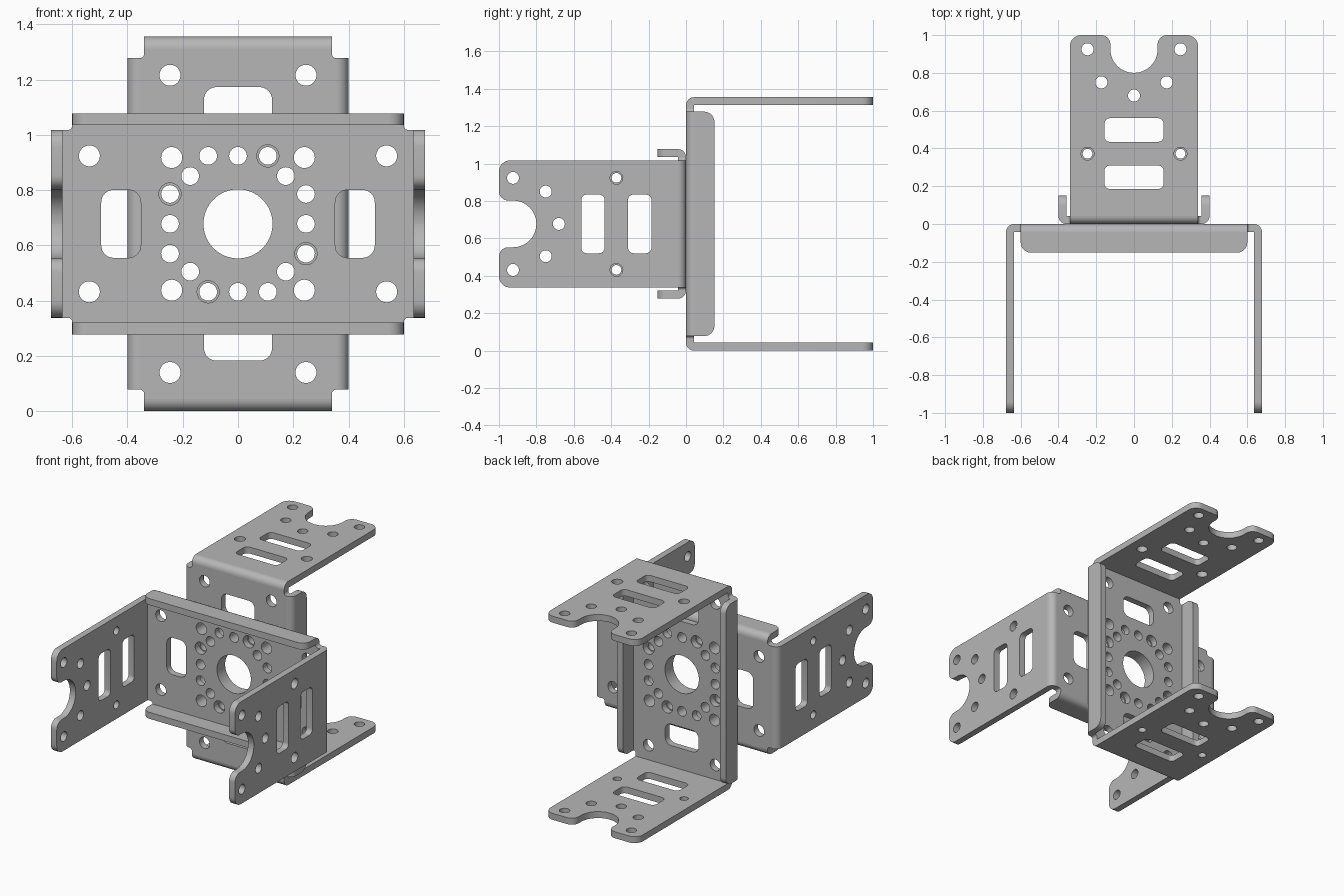
import bpy, bmesh
from math import pi, cos, sin, radians
from mathutils import Vector, Matrix

cube = bpy.data.objects.get("Cube")
if cube:
    bpy.data.objects.remove(cube, do_unlink=True)

T = 0.043          # sheet thickness
HALF = 0.6775      # half distance over the arms
ARM = 0.34         # half arm width
BASE = 0.4         # half base width over the flanges
BODY = 0.6         # half flange length
REACH = 1.0        # arm length

steel = bpy.data.materials.new("brushed_steel_grey")
steel.use_nodes = True
GREY = (0.47, 0.47, 0.47, 1)
steel.diffuse_color = GREY
steel.node_tree.nodes["Principled BSDF"].inputs["Base Color"].default_value = GREY


def circle(x, y, r, n=32):
    return [(x + r * cos(2 * pi * i / n), y + r * sin(2 * pi * i / n)) for i in range(n)]


def fillet(corners, steps=8):
    """Round each (x, y, radius) corner of a polygon."""
    out = []
    for i, (x, y, r) in enumerate(corners):
        p = Vector((x, y))
        if r == 0:
            out.append((x, y))
            continue
        a = (Vector(corners[i - 1][:2]) - p).normalized()
        b = (Vector(corners[(i + 1) % len(corners)][:2]) - p).normalized()
        # right-angled corners: tangent points lie one radius along each side
        for k in range(steps + 1):
            t = k / steps * pi / 2
            q = p + a * r * (1 - sin(t)) + b * r * (1 - cos(t))
            out.append(tuple(q))
    return out


def slot(x0, x1, y0, y1, r):
    return fillet([(x0, y0, r), (x1, y0, r), (x1, y1, r), (x0, y1, r)])


def sheet(name, loops, thickness, origin, a, b, frame):
    """Extrude filled loops (first outline, then holes) centred on a plane."""
    curve = bpy.data.curves.new(name, "CURVE")
    curve.dimensions = "2D"
    curve.fill_mode = "BOTH"
    curve.extrude = thickness / 2
    for loop in loops:
        spline = curve.splines.new("POLY")
        spline.points.add(len(loop) - 1)
        for point, (x, y) in zip(spline.points, loop):
            point.co = (x, y, 0, 1)
        spline.use_cyclic_u = True
    temp = bpy.data.objects.new(name + "_outline", curve)
    bpy.context.collection.objects.link(temp)
    graph = bpy.context.evaluated_depsgraph_get()
    mesh = bpy.data.meshes.new_from_object(temp.evaluated_get(graph))
    bpy.data.objects.remove(temp, do_unlink=True)
    bpy.data.curves.remove(curve)

    a, b = Vector(a), Vector(b)
    local = Matrix((a, b, a.cross(b))).transposed().to_4x4()
    local.translation = origin
    bm = bmesh.new()
    bm.from_mesh(mesh)
    bmesh.ops.remove_doubles(bm, verts=bm.verts, dist=0.0001)
    bm.transform(frame @ local)
    bmesh.ops.recalc_face_normals(bm, faces=bm.faces)
    for face in bm.faces:
        face.smooth = True
        face.material_index = 0
    bm.to_mesh(mesh)
    bm.free()
    mesh.set_sharp_from_angle(angle=radians(30))
    mesh.materials.clear()
    mesh.materials.append(steel)
    mesh.name = name
    bpy.context.collection.objects.link(bpy.data.objects.new(name, mesh))


def base_loops():
    u, v, end = BODY, BASE - T, HALF - T
    # one quarter of the outline, then mirrored round
    quarter = [(end, ARM, 0), (u, ARM, 0.015), (u, v, 0)]
    outline = quarter + [(-x, y, r) for x, y, r in reversed(quarter)]
    outline += [(-x, -y, r) for x, y, r in outline]
    loops = [fillet(outline), circle(0, 0, 0.125, 64)]
    for s in (1, -1):
        loops.append(slot(*sorted((s * 0.352, s * 0.495)), -0.123, 0.123, 0.045))
        loops += [circle(s * 0.538, t * 0.246, 0.038) for t in (1, -1)]
    # four-fold ring of holes, one enlarged hole per quarter
    ring = [(0, 0.246, 0.032), (0.108, 0.246, 0.04), (-0.108, 0.246, 0.032),
            (0.173, 0.173, 0.032), (0.24, 0.24, 0.038)]
    for x, y, r in ring:
        for _ in range(4):
            loops.append(circle(x, y, r))
            x, y = -y, x
    return loops


def arm_loops(small):
    notch = 0.125
    half = [(T, ARM, 0), (REACH, ARM, 0.06), (REACH, notch, 0.05),
            (REACH - 0.2, notch, 0.1245)]
    loops = [fillet(half + [(x, -y, r) for x, y, r in reversed(half)])]
    loops += [slot(x, x + 0.125, -0.157, 0.157, 0.03) for x in (0.185, 0.435)]
    loops.append(circle(0.68, 0, 0.032))
    for t in (1, -1):
        loops += [circle(0.925, t * 0.246, 0.032), circle(0.75, t * 0.173, 0.032),
                  circle(0.372, t * 0.246, small)]
    return loops


# Quarter-round cross-section of a folded edge
bend = [(0, 0)] + [(T * sin(k * pi / 16), -T * cos(k * pi / 16)) for k in range(9)]


def bracket(label, frame, sides, flanges):
    """U bracket: first axis across the arms, second across the width, third depth."""
    sheet(label + "_base", base_loops(), T, (0, 0, T / 2), (1, 0, 0), (0, 1, 0), frame)
    for s, side, flange in zip((1, -1), sides, flanges):
        name = f"{label}_{side}_arm"
        sheet(name, arm_loops(0.034 if s > 0 else 0.026), T,
              (s * (HALF - T / 2), 0, 0), (0, 0, 1), (0, 1, 0), frame)
        sheet(name + "_fold", [bend], 2 * ARM,
              (s * (HALF - T), 0, T), (s, 0, 0), (0, 0, 1), frame)
        # stiffening flange
        name = f"{label}_{flange}_flange"
        rim = fillet([(-BODY, T, 0), (BODY, T, 0), (BODY, 0.152, 0.055), (-BODY, 0.152, 0.055)])
        sheet(name, [rim], T, (0, s * (BASE - T / 2), 0), (1, 0, 0), (0, 0, 1), frame)
        sheet(name + "_fold", [bend], 2 * BODY,
              (0, s * (BASE - T), T), (0, s, 0), (0, 0, 1), frame)


# Two identical brackets back to back, a quarter turn apart
lift = Matrix.Translation((0, 0, HALF))
front = lift @ Matrix(((1, 0, 0), (0, 0, -1), (0, 1, 0))).to_4x4()
back = lift @ Matrix(((0, 1, 0), (0, 0, 1), (1, 0, 0))).to_4x4()
bracket("front_bracket", front, ("left", "right"), ("top", "bottom"))
bracket("back_bracket", back, ("top", "bottom"), ("left", "right"))
